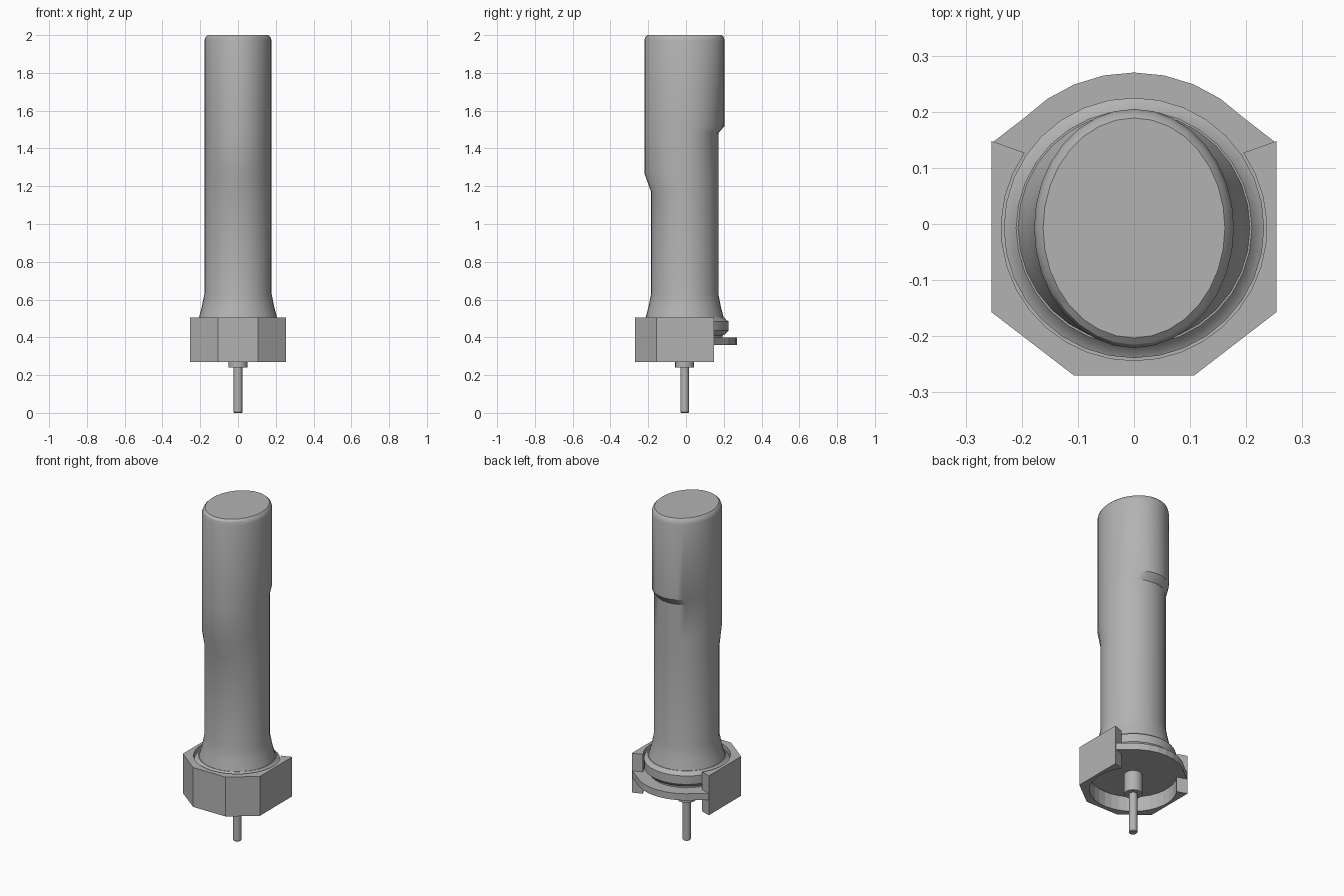
import bpy, bmesh, math

old = bpy.data.objects.get("Cube")
if old:
    bpy.data.objects.remove(old, do_unlink=True)

grey = bpy.data.materials.new("plain_grey")
grey.use_nodes = True
grey.diffuse_color = (0.45, 0.45, 0.45, 1)
grey.node_tree.nodes["Principled BSDF"].inputs["Base Color"].default_value = (0.45, 0.45, 0.45, 1)

CY = -0.007   # the round parts share this axis
SIDES = 32


def finish(bm, name, smooth=None):
    bmesh.ops.recalc_face_normals(bm, faces=bm.faces)
    mesh = bpy.data.meshes.new(name)
    bm.to_mesh(mesh)
    bm.free()
    mesh.materials.append(grey)
    obj = bpy.data.objects.new(name, mesh)
    bpy.context.collection.objects.link(obj)
    if smooth:
        bpy.ops.object.select_all(action="DESELECT")
        obj.select_set(True)
        bpy.context.view_layer.objects.active = obj
        bpy.ops.object.shade_smooth_by_angle(angle=math.radians(smooth))
    return obj


def loft(name, rings, sides=SIDES, smooth=30):
    """Stack rings of (z, side radius, front radius, back radius)."""
    bm = bmesh.new()
    loops = []
    for z, rx, front, back in rings:
        loop = []
        for i in range(sides):
            a = math.tau * i / sides
            ry = back if math.sin(a) > 0 else front
            loop.append(bm.verts.new((rx * math.cos(a), CY + ry * math.sin(a), z)))
        loops.append(loop)
    for low, high in zip(loops, loops[1:]):
        for i in range(sides):
            j = (i + 1) % sides
            bm.faces.new((low[i], low[j], high[j], high[i]))
    bm.faces.new(loops[0])
    bm.faces.new(loops[-1])
    return finish(bm, name, smooth)


def lathe(name, profile, sides=SIDES):
    return loft(name, [(z, r, r, r) for r, z in profile], sides)


def slab(name, outline, z0, z1):
    bm = bmesh.new()
    face = bm.faces.new([bm.verts.new((x, y, z0)) for x, y in outline])
    top = bmesh.ops.extrude_face_region(bm, geom=[face])["geom"]
    for v in top:
        if isinstance(v, bmesh.types.BMVert):
            v.co.z = z1
    return finish(bm, name)


def arc(r, start, end, steps):
    """Points on the shared axis, angles in degrees."""
    angles = [math.radians(start + (end - start) * i / steps) for i in range(steps + 1)]
    return [(r * math.cos(a), CY + r * math.sin(a)) for a in angles]


# Grip: round below, widened to the front and back above
R = 0.178
loft("grip_body", [
    (0.50, 0.208, 0.208, 0.208),
    (0.56, 0.192, 0.192, 0.192),
    (0.63, R, R, R),
    (1.17, R, R, R),
    (1.27, R, 0.214, R),
    (1.48, R, 0.214, R),
    (1.52, R, 0.214, 0.212),
    (1.97, R, 0.214, 0.212),
    (1.99, 0.172, 0.208, 0.206),
    (2.00, 0.162, 0.196, 0.196),
])

# Base flange with a neck resting on the clip plate
lathe("base_flange", [
    (0.20, 0.38), (0.20, 0.41), (0.212, 0.415), (0.232, 0.435),
    (0.232, 0.485), (0.222, 0.49), (0.21, 0.505),
])

# Clip plate, rounded at the open back
slab("clip_plate",
     [(0.25, 0.147)] + arc(0.277, 45, 135, 8) + [(-0.25, 0.147)] + arc(0.238, 147, 393, 22),
     0.36, 0.40)

# Faceted bracket, open at the back
half = [(0.107, -0.27), (0.254, -0.157), (0.254, 0.148)]
outer = [(-x, y) for x, y in reversed(half)] + half
slab("bracket", outer + arc(0.2365, 34.5, -214.5, 24), 0.27, 0.505)

# Contact boss and pin
lathe("boss", [(0.05, 0.24), (0.05, 0.37)], 20)
lathe("pin", [(0.02, 0.0), (0.023, 0.004), (0.023, 0.25)], 16)
